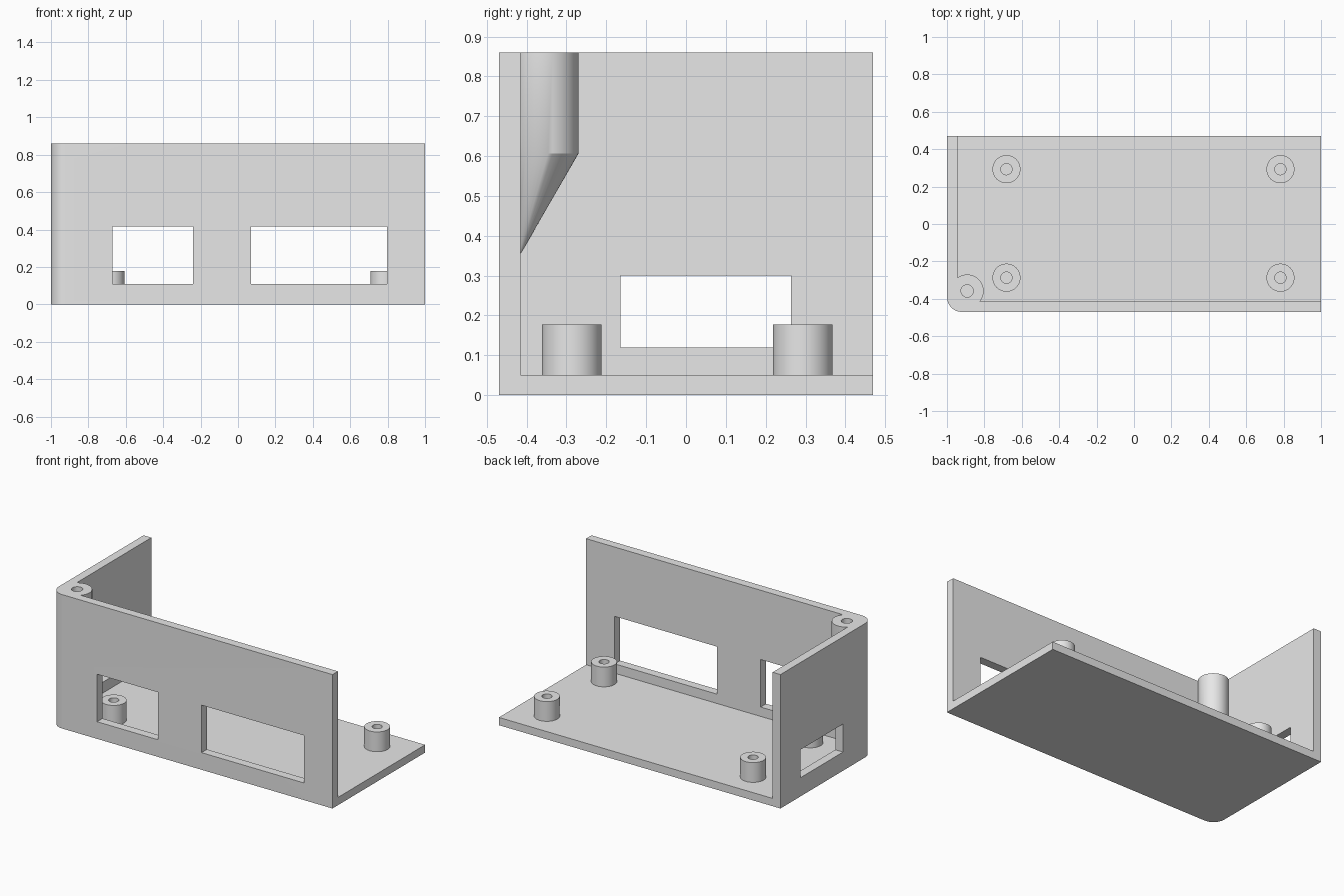
import bpy, bmesh
from math import cos, sin, pi, radians

if "Cube" in bpy.data.objects:
    bpy.data.objects.remove(bpy.data.objects["Cube"], do_unlink=True)

HEIGHT, FLOOR, WALL = 0.86, 0.05, 0.055
HALF_X, HALF_Y = 1.0, 0.47
CORNER = 0.08

grey = bpy.data.materials.new("plain grey")
grey.use_nodes = True
grey.diffuse_color = (0.8, 0.8, 0.8, 1)
grey.node_tree.nodes["Principled BSDF"].inputs["Base Color"].default_value = grey.diffuse_color


def finish(name, bm):
    bmesh.ops.recalc_face_normals(bm, faces=bm.faces)
    mesh = bpy.data.meshes.new(name)
    bm.to_mesh(mesh)
    bm.free()
    mesh.materials.append(grey)
    obj = bpy.data.objects.new(name, mesh)
    bpy.context.collection.objects.link(obj)
    return obj


def arc(x, y, r, start, end, steps):
    angles = [start + (end - start) * i / steps for i in range(steps + 1)]
    return [(x + r * cos(a), y + r * sin(a)) for a in angles]


def prism(name, outline, z0, z1):
    bm = bmesh.new()
    face = bm.faces.new([bm.verts.new((x, y, z0)) for x, y in outline])
    top = bmesh.ops.extrude_face_region(bm, geom=[face])["geom"]
    verts = [v for v in top if isinstance(v, bmesh.types.BMVert)]
    bmesh.ops.translate(bm, verts=verts, vec=(0, 0, z1 - z0))
    if not face.is_valid or len(bm.faces) < len(outline) + 2:
        bm.faces.new([v for v in bm.verts if v not in verts])
    return finish(name, bm)


def box(name, x0, x1, y0, y1, z0, z1):
    return prism(name, [(x0, y0), (x1, y0), (x1, y1), (x0, y1)], z0, z1)


def cylinder(name, x, y, r, z0, z1):
    return prism(name, arc(x, y, r, 0, 2 * pi, 48)[:-1], z0, z1)


def combine(obj, other, operation):
    mod = obj.modifiers.new(operation.lower(), 'BOOLEAN')
    mod.operation, mod.object, mod.solver = operation, other, 'EXACT'
    bpy.context.view_layer.objects.active = obj
    bpy.ops.object.modifier_apply(modifier=mod.name)
    bpy.data.objects.remove(other, do_unlink=True)


def smooth(obj):
    bpy.ops.object.select_all(action='DESELECT')
    obj.select_set(True)
    bpy.context.view_layer.objects.active = obj
    bpy.ops.object.shade_smooth_by_angle(angle=radians(30))


# Half enclosure: floor, front wall and right wall with one rounded corner
outline = arc(-HALF_X + CORNER, -HALF_Y + CORNER, CORNER, pi, 1.5 * pi, 12)
outline += [(HALF_X, -HALF_Y), (HALF_X, HALF_Y), (-HALF_X, HALF_Y)]
case = prism("case_half", outline, 0, HEIGHT)
inner_x, inner_y = -HALF_X + WALL, -HALF_Y + WALL
combine(case, box("interior", inner_x, 1.2, inner_y, 0.7, FLOOR, 1.0), 'DIFFERENCE')

# Connector windows
combine(case, box("front_window_a", -0.672, -0.24, -0.6, -0.4, 0.11, 0.415), 'DIFFERENCE')
combine(case, box("front_window_b", 0.07, 0.797, -0.6, -0.4, 0.11, 0.415), 'DIFFERENCE')
combine(case, box("side_window", -1.1, -0.9, -0.165, 0.264, 0.12, 0.3), 'DIFFERENCE')

# Corner screw column, tapering down into the inner corner
cx, cy = -0.892, -0.358
bm = bmesh.new()
for z in (0.606, HEIGHT):
    for x, y in arc(cx, cy, 0.088, 0, 2 * pi, 48)[:-1]:
        bm.verts.new((x, y, z))
bm.verts.new((inner_x - 0.004, inner_y - 0.004, 0.348))
bmesh.ops.convex_hull(bm, input=bm.verts)
bmesh.ops.dissolve_limit(bm, angle_limit=radians(1), verts=bm.verts, edges=bm.edges)
combine(case, finish("screw_column", bm), 'UNION')
combine(case, cylinder("screw_hole", cx, cy, 0.033, 0.6, 1.0), 'DIFFERENCE')
smooth(case)

# Board standoffs with blind holes
for side, x in (("right", -0.682), ("left", 0.783)):
    for end, y in (("front", -0.287), ("back", 0.293)):
        post = cylinder(f"standoff_{end}_{side}", x, y, 0.075, FLOOR - 0.01, 0.177)
        combine(post, cylinder("pilot_hole", x, y, 0.03, FLOOR + 0.002, 0.3), 'DIFFERENCE')
        smooth(post)
